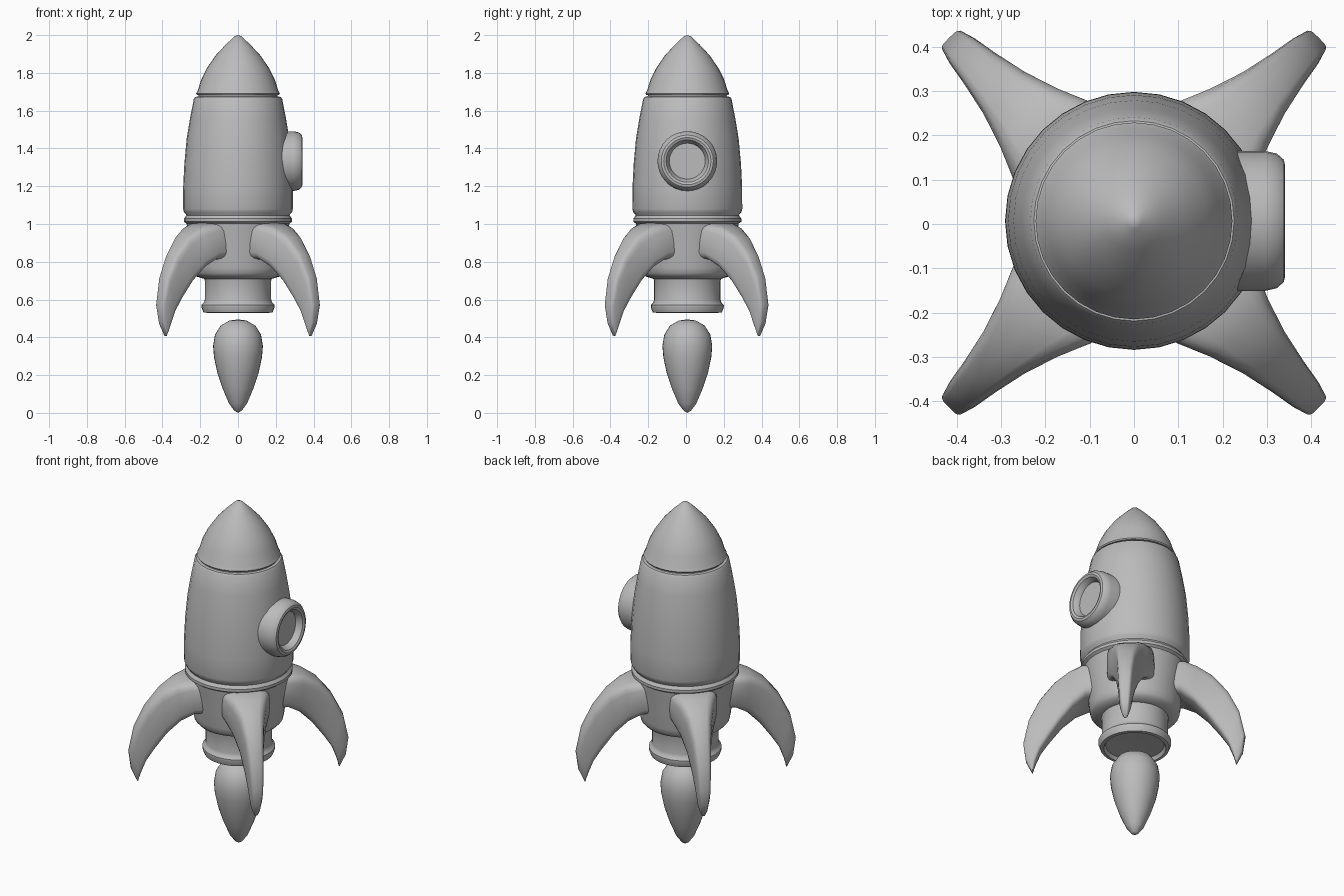
import bpy, bmesh, math
from mathutils import Matrix, Vector

if "Cube" in bpy.data.objects:
    bpy.data.objects.remove(bpy.data.objects["Cube"], do_unlink=True)

grey = bpy.data.materials.new("plain grey")
grey.use_nodes = True
COLOUR = (0.5, 0.5, 0.5, 1)
grey.diffuse_color = COLOUR
grey.node_tree.nodes["Principled BSDF"].inputs["Base Color"].default_value = COLOUR
AXIS_Y = 0.007


def finish(name, bm, angle=35):
    bmesh.ops.remove_doubles(bm, verts=bm.verts, dist=1e-5)
    bmesh.ops.recalc_face_normals(bm, faces=bm.faces)
    mesh = bpy.data.meshes.new(name)
    bm.to_mesh(mesh)
    bm.free()
    mesh.materials.append(grey)
    ob = bpy.data.objects.new(name, mesh)
    bpy.context.collection.objects.link(ob)
    bpy.ops.object.select_all(action='DESELECT')
    ob.select_set(True)
    bpy.context.view_layer.objects.active = ob
    bpy.ops.object.shade_smooth_by_angle(angle=math.radians(angle))
    return ob


def loft(bm, rings):
    """Bridge closed rings of points with quads."""
    loops = [[bm.verts.new(p) for p in ring] for ring in rings]
    for a, b in zip(loops, loops[1:]):
        for i in range(len(a)):
            j = (i + 1) % len(a)
            bm.faces.new((a[i], a[j], b[j], b[i]))


def lathe(name, profile, matrix=Matrix.Translation((0, AXIS_Y, 0)), sides=32):
    """Turn a (radius, height) profile round its axis."""
    bm = bmesh.new()
    turns = [math.tau * i / sides for i in range(sides)]
    loft(bm, [[matrix @ Vector((r * math.cos(t), r * math.sin(t), h))
               for t in turns] for r, h in profile])
    return finish(name, bm)


# Nose cone
lathe("nose_cone", [(0, 2), (.018, 1.994), (.065, 1.95), (.118, 1.893),
                    (.165, 1.825), (.195, 1.765), (.212, 1.71), (.222, 1.69),
                    (.218, 1.684), (.2, 1.682), (0, 1.682)])

# Main hull with the groove under the nose
lathe("hull", [(0, 1.69), (.208, 1.69), (.21, 1.675), (.226, 1.673), (.234, 1.662),
               (.254, 1.56), (.272, 1.45), (.284, 1.32), (.29, 1.2),
               (.291, 1.08), (.286, 1.062), (.275, 1.05), (.272, 1.04), (0, 1.04)])

# Lower stage with its collar
lathe("lower_stage", [(0, 1.045), (.274, 1.045), (.286, 1.028), (.286, 1.012),
                      (.272, 1.002), (.265, .95), (.252, .86), (.242, .77),
                      (.236, .74), (.22, .722), (.18, .71), (0, .71)])

# Engine nozzle, hollow underneath
lathe("nozzle", [(0, .72), (.182, .72), (.176, .7), (.176, .6), (.18, .585),
                 (.193, .572), (.193, .558), (.183, .532), (.165, .53),
                 (.155, .55), (0, .56)])

# Exhaust flame
lathe("flame", [(0, .495), (.045, .489), (.092, .462), (.122, .414), (.132, .355),
                (.127, .295), (.11, .215), (.082, .13), (.048, .05),
                (.02, .012), (0, 0)])

# Porthole on the left side
side = Matrix.Translation((0, AXIS_Y, 1.333)) @ Matrix.Rotation(math.pi / 2, 4, 'Y')
lathe("porthole_frame", [(.158, .2), (.158, .295), (.152, .322), (.138, .338),
                         (.125, .341), (.112, .335), (.104, .32), (.094, .3),
                         (.094, .26)], side)
lathe("porthole_glass", [(0, .302), (.098, .302), (.098, .26), (0, .26)], side)

# Curved fins: outer edge (r, z), inner edge (r, z), half width
STATIONS = [((.2, 1.0), (.18, .81), .13),
            ((.27, 1.005), (.25, .81), .124),
            ((.34, .985), (.32, .765), .094),
            ((.42, .935), (.39, .69), .068),
            ((.5, .84), (.455, .6), .051),
            ((.56, .72), (.5, .53), .041),
            ((.59, .58), (.527, .46), .032),
            ((.577, .48), (.537, .425), .02),
            ((.545, .41), (.54, .408), .008)]


def soft(v):
    return math.copysign(abs(v) ** .45, v)


def fin(name, heading):
    bm = bmesh.new()
    turn = Matrix.Translation((0, .003, 0)) @ Matrix.Rotation(heading, 4, 'Z')
    rings = []
    for outer, inner, half in STATIONS:
        o, n = Vector((outer[0], 0, outer[1])), Vector((inner[0], 0, inner[1]))
        mid, arm = (o + n) / 2, (o - n) / 2
        rings.append([turn @ (mid + arm * soft(math.cos(t)) + Vector((0, half * soft(math.sin(t)), 0)))
                      for t in [math.tau * i / 20 for i in range(20)]])
    loft(bm, rings)
    bmesh.ops.holes_fill(bm, edges=[e for e in bm.edges if e.is_boundary], sides=0)
    finish(name, bm, 50)


for k, name in enumerate(("back_left_fin", "back_right_fin", "front_right_fin", "front_left_fin")):
    fin(name, math.pi / 4 + k * math.pi / 2)
